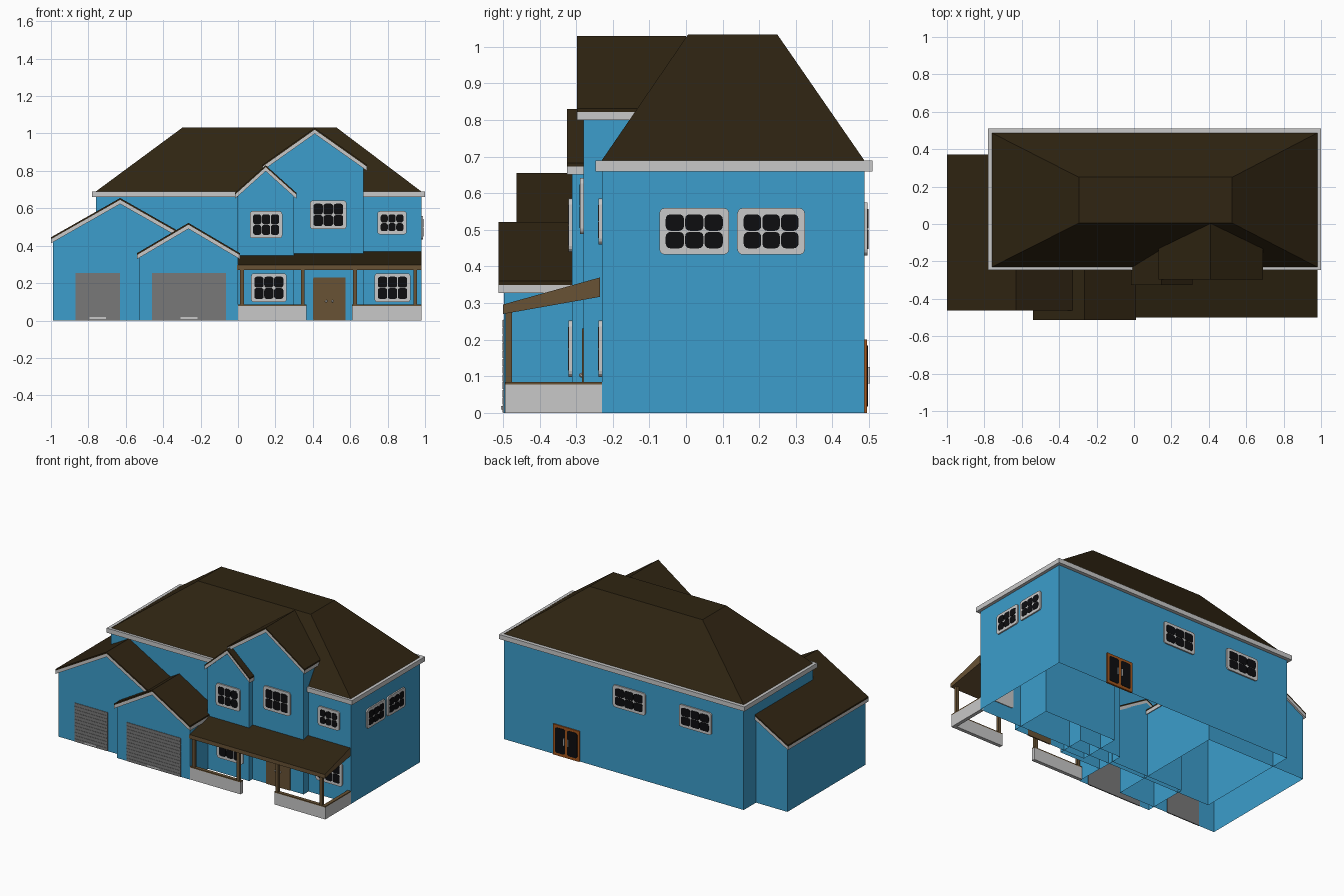
import bpy, bmesh, math
from mathutils import Vector

if "Cube" in bpy.data.objects:
    bpy.data.objects.remove(bpy.data.objects["Cube"])


def mat(name, r, g, b):
    m = bpy.data.materials.new(name)
    m.diffuse_color = (r, g, b, 1)
    m.use_nodes = True
    m.node_tree.nodes["Principled BSDF"].inputs["Base Color"].default_value = m.diffuse_color
    return m


BLUE = mat("blue_siding", 0.045, 0.337, 0.604)
ROOF = mat("dark_brown_roof", 0.029, 0.018, 0.006)
TRIM = mat("light_grey_trim", 0.58, 0.58, 0.58)
WOOD = mat("brown_wood", 0.14, 0.085, 0.035)
GREY = mat("garage_grey", 0.19, 0.19, 0.19)
GLASS = mat("black_glass", 0.004, 0.004, 0.005)
ORANGE = mat("orange_wood", 0.36, 0.09, 0.012)


def finish(name, bm, *mats):
    bmesh.ops.recalc_face_normals(bm, faces=bm.faces)
    me = bpy.data.meshes.new(name)
    bm.to_mesh(me)
    bm.free()
    for m in mats:
        me.materials.append(m)
    ob = bpy.data.objects.new(name, me)
    bpy.context.collection.objects.link(ob)
    return ob


def prism(bm, loop, off):
    """Extrude a closed loop of 3D points by an offset vector."""
    a = [bm.verts.new(p) for p in loop]
    b = [bm.verts.new(Vector(p) + Vector(off)) for p in loop]
    bm.faces.new(a)
    bm.faces.new(b)
    n = len(a)
    for i in range(n):
        bm.faces.new((a[i], a[(i + 1) % n], b[(i + 1) % n], b[i]))


def box(name, m, x0, x1, y0, y1, z0, z1, open_bottom=False):
    bm = bmesh.new()
    prism(bm, [(x0, y0, z0), (x1, y0, z0), (x1, y1, z0), (x0, y1, z0)], (0, 0, z1 - z0))
    bm.normal_update()
    ob = finish(name, bm, m)
    if open_bottom:
        drop_bottom(ob)
    return ob


def drop_bottom(ob):
    bm = bmesh.new()
    bm.from_mesh(ob.data)
    low = [f for f in bm.faces if all(v.co.z < 0.001 for v in f.verts)]
    bmesh.ops.delete(bm, geom=low, context='FACES')
    bm.to_mesh(ob.data)
    bm.free()


# wall mappings: (u, v, depth) -> world point
def wall(side, pos):
    return {"front": lambda u, v, d: Vector((u, pos - d, v)),
            "back": lambda u, v, d: Vector((u, pos + d, v)),
            "right": lambda u, v, d: Vector((pos + d, u, v))}[side]


def plate(bm, w, u0, u1, v0, v1, d0, d1, r=0.0):
    """Rectangular plate on a wall, optionally with rounded corners."""
    pts = []
    if r:
        for k, (cu, cv) in enumerate(((u1 - r, v1 - r), (u0 + r, v1 - r), (u0 + r, v0 + r), (u1 - r, v0 + r))):
            for j in range(4):
                a = math.pi / 2 * (k + j / 3)
                pts.append((cu + r * math.cos(a), cv + r * math.sin(a)))
    else:
        pts = [(u0, v0), (u1, v0), (u1, v1), (u0, v1)]
    prism(bm, [w(u, v, d0) for u, v in pts], w(0, 0, d1) - w(0, 0, d0))


def window(name, w, u0, u1, v0, v1):
    bm = bmesh.new()
    plate(bm, w, u0, u1, v0, v1, -0.005, 0.009, 0.016)
    finish(name + "_frame", bm, TRIM)
    bm = bmesh.new()
    e, g = 0.016, 0.003
    pu, pv = (u1 - u0 - 2 * e) / 3, (v1 - v0 - 2 * e) / 2
    for i in range(3):
        for j in range(2):
            a, b = u0 + e + i * pu, v0 + e + j * pv
            plate(bm, w, a + g / 2, a + pu - g / 2, b + g / 2, b + pv - g / 2, 0.004, 0.011, 0.013)
    finish(name + "_panes", bm, GLASS)


def gable(name, xc, half, body_half, y0, y1, apex, eave, over, back_over=0.0):
    """Gabled block: open-bottom walls, trim layer and roof layer."""
    slope = (apex - eave) / half
    t_roof, t_trim = 0.010, 0.022
    under = apex - t_roof - t_trim + 0.004
    ez = under - slope * body_half
    bm = bmesh.new()
    prism(bm, [(xc - body_half, y0, 0), (xc + body_half, y0, 0), (xc + body_half, y0, ez),
               (xc, y0, under), (xc - body_half, y0, ez)], (0, y1 - y0, 0))
    drop_bottom(finish(name + "_walls", bm, BLUE))
    for part, m, top, th, ins in (("_roof", ROOF, 0, t_roof, 0), ("_roof_trim", TRIM, t_roof, t_trim, 0)):
        a, e = apex - top, eave - top
        bm = bmesh.new()
        prism(bm, [(xc - half, y0 - over, e), (xc, y0 - over, a), (xc + half, y0 - over, e),
                   (xc + half, y0 - over, e - th), (xc, y0 - over, a - th), (xc - half, y0 - over, e - th)],
              (0, y1 - y0 + over + back_over, 0))
        finish(name + part, bm, m)


# main house body, eave trim and flat-topped hip roof
box("main_walls", BLUE, -0.76, 0.98, -0.23, 0.487, 0, 0.67, True)
box("main_eave_trim", TRIM, -0.78, 1.0, -0.247, 0.51, 0.66, 0.69)
bm = bmesh.new()
lo = [bm.verts.new(p) for p in ((-0.76, -0.23, .69), (0.98, -0.23, .69), (0.98, 0.487, .69), (-0.76, 0.487, .69))]
hi = [bm.verts.new(p) for p in ((-0.295, 0.005, 1.033), (0.525, 0.005, 1.033), (0.525, 0.25, 1.033), (-0.295, 0.25, 1.033))]
bm.faces.new(lo)
bm.faces.new(hi)
for i in range(4):
    bm.faces.new((lo[i], lo[(i + 1) % 4], hi[(i + 1) % 4], hi[i]))
finish("main_hip_roof", bm, ROOF)

# gabled wings
gable("large_garage", -0.63, 0.37, 0.358, -0.45, 0.36, 0.655, 0.445, 0.013, 0.012)
gable("front_garage", -0.265, 0.275, 0.265, -0.497, -0.2, 0.522, 0.36, 0.015)
gable("left_tower", 0.148, 0.164, 0.152, -0.312, -0.13, 0.83, 0.683, 0.013)
gable("centre_tower", 0.41, 0.28, 0.262, -0.28, 0.0, 1.03, 0.832, 0.018)

# windows
front_main, right, back = wall("front", -0.23), wall("right", 0.98), wall("back", 0.487)
lt, ct = wall("front", -0.312), wall("front", -0.28)
window("left_tower_window", lt, 0.063, 0.237, 0.44, 0.585)
window("porch_left_window", lt, 0.07, 0.26, 0.098, 0.252)
window("centre_tower_window", ct, 0.385, 0.58, 0.488, 0.642)
window("upper_right_window", front_main, 0.745, 0.902, 0.46, 0.585)
window("porch_right_window", front_main, 0.73, 0.922, 0.098, 0.252)
window("side_window_front", right, -0.073, 0.118, 0.432, 0.56)
window("side_window_rear", right, 0.14, 0.325, 0.432, 0.56)
window("back_window_a", back, -0.05, 0.185, 0.43, 0.575)
window("back_window_b", back, -0.53, -0.295, 0.43, 0.575)

# garage doors made of slats, with a pull handle
for name, w, u0, u1 in (("left_garage_door", wall("front", -0.45), -0.87, -0.63),
                        ("right_garage_door", wall("front", -0.497), -0.46, -0.065)):
    bm = bmesh.new()
    plate(bm, w, u0, u1, 0, 0.255, -0.004, 0.002)
    for i in range(12):
        h = 0.255 / 12
        plate(bm, w, u0, u1, i * h + 0.001, (i + 1) * h - 0.001, 0.001, 0.004)
    finish(name, bm, GREY)
    bm = bmesh.new()
    c = (u0 + u1) / 2
    plate(bm, w, c - 0.045, c + 0.045, 0.009, 0.019, 0.003, 0.008)
    finish(name + "_handle", bm, TRIM)

# front door with two knobs
bm = bmesh.new()
plate(bm, ct, 0.402, 0.576, 0, 0.23, -0.004, 0.004, 0.006)
finish("front_door", bm, WOOD)
bm = bmesh.new()
for x in (0.472, 0.505):
    b = bmesh.ops.create_icosphere(bm, subdivisions=1, radius=0.007)
    bmesh.ops.translate(bm, verts=b["verts"], vec=(x, -0.286, 0.103))
finish("front_door_knobs", bm, TRIM)

# glazed double back door
bm = bmesh.new()
plate(bm, back, 0.428, 0.618, 0, 0.2, -0.004, 0.008)
finish("back_door_frame", bm, ORANGE)
bm = bmesh.new()
for x in (0.442, 0.53):
    plate(bm, back, x, x + 0.074, 0.018, 0.184, 0.004, 0.010, 0.014)
finish("back_door_glass", bm, GLASS)
bm = bmesh.new()
for x in (0.505, 0.535):
    plate(bm, back, x, x + 0.007, 0.08, 0.125, 0.008, 0.015)
finish("back_door_handles", bm, TRIM)

# sloping porch roof: dark top, wooden edges and underside
bm = bmesh.new()
prism(bm, [(-0.005, -0.5, 0.27), (-0.005, -0.5, 0.296), (-0.005, -0.235, 0.37), (-0.005, -0.235, 0.317)], (0.985, 0, 0))
porch = finish("porch_roof", bm, WOOD, ROOF)
for p in porch.data.polygons:
    p.material_index = 1 if p.normal.z > 0.5 else 0

# porch low walls with wooden caps
for name, x0, x1, y0, y1 in (("porch_wall_left", 0.0, 0.365, -0.495, -0.472),
                             ("porch_wall_right", 0.61, 0.98, -0.495, -0.472),
                             ("porch_wall_side", 0.957, 0.98, -0.472, -0.23)):
    box(name, TRIM, x0, x1, y0, y1, 0, 0.078)
    box(name + "_cap", WOOD, x0, x1, y0, y1, 0.078, 0.085)

# porch posts
for i, x in enumerate((0.022, 0.346, 0.626, 0.948)):
    box(f"porch_post_{i + 1}", WOOD, x - 0.01, x + 0.01, -0.493, -0.475, 0.085, 0.285)
